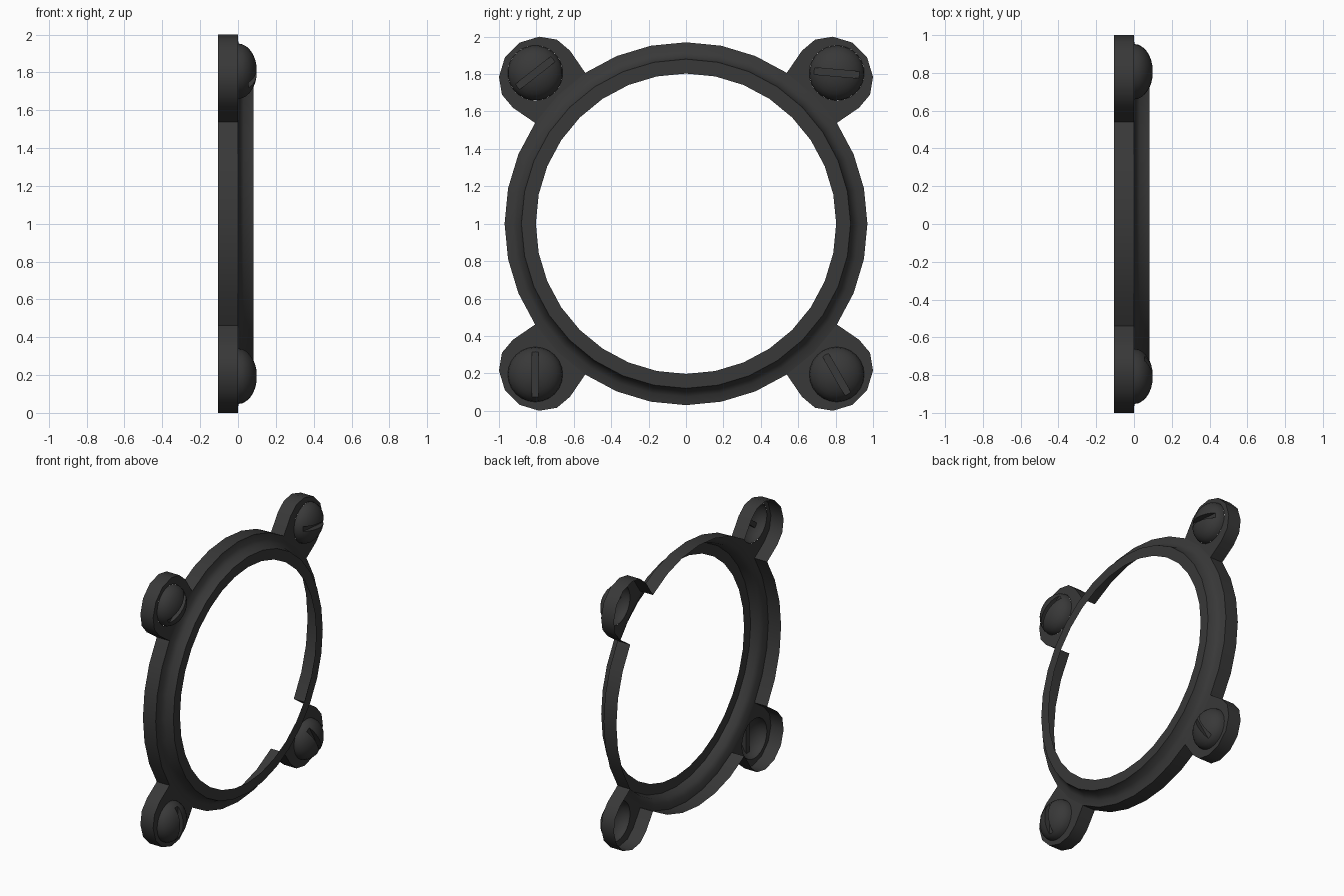
import bpy, bmesh
from math import cos, sin, pi, radians
from mathutils import Vector

if "Cube" in bpy.data.objects:
    bpy.data.objects.remove(bpy.data.objects["Cube"])

dark = bpy.data.materials.new("dark_metal")
dark.diffuse_color = (0.04, 0.04, 0.04, 1)
dark.use_nodes = True
dark.node_tree.nodes["Principled BSDF"].inputs["Base Color"].default_value = dark.diffuse_color


def finish(bm, name):
    """Weld, point normals to +x / outwards, smooth by angle."""
    bmesh.ops.remove_doubles(bm, verts=bm.verts, dist=0.0005)
    bmesh.ops.recalc_face_normals(bm, faces=bm.faces)
    if sum(f.normal.x * f.calc_area() for f in bm.faces) < 0:
        bmesh.ops.reverse_faces(bm, faces=bm.faces)
    me = bpy.data.meshes.new(name)
    bm.to_mesh(me)
    bm.free()
    me.materials.append(dark)
    ob = bpy.data.objects.new(name, me)
    bpy.context.collection.objects.link(ob)
    bpy.ops.object.select_all(action='DESELECT')
    ob.select_set(True)
    bpy.context.view_layer.objects.active = ob
    bpy.ops.object.shade_smooth_by_angle(angle=radians(40))
    return ob


SEG = 32
BACK = -0.105


def polar(r, i, n=SEG):
    return r * cos(2 * pi * i / n), r * sin(2 * pi * i / n)


# ring: open-backed shell, outer wall left out where the lugs join
def make_ring():
    profile = [(0.97, BACK), (0.97, 0), (0.925, 0.008), (0.895, 0.03),
               (0.88, 0.083), (0.803, 0.083)]
    bm = bmesh.new()
    loops = []
    for r, x in profile:
        loops.append([bm.verts.new((x, y, 1 + z))
                      for y, z in (polar(r, i) for i in range(SEG))])
    for k in range(len(profile) - 1):
        for i in range(SEG):
            if k == 0 and i % 8 in (3, 4):
                continue
            j = (i + 1) % SEG
            bm.faces.new((loops[k][i], loops[k][j],
                          loops[k + 1][j], loops[k + 1][i]))
    finish(bm, "ring")


C, R, N = 0.806, 0.147, 24   # screw centre offset, radius, sides


# lug: hollow ear with a hole for the screw head
def make_lug(name, sy, sz):
    half = [(0.62, 0.925), (0.69, 0.984), (0.785, 1.0), (0.89, 0.968)]
    arc = [polar(0.97, 5)] + half + [(b, a) for a, b in reversed(half)] + [polar(0.97, 3)]
    bm = bmesh.new()

    def vert(p, x):
        return bm.verts.new((x, sy * p[0], 1 + sz * p[1]))

    front = [vert(p, 0) for p in arc]
    rear = [vert(p, BACK) for p in arc]
    for a in range(len(arc) - 1):
        bm.faces.new((front[a], front[a + 1], rear[a + 1], rear[a]))
    rim = front + [vert(polar(0.97, 4), 0)]
    hole = []
    for i in range(N):
        y, z = polar(R, i, N)
        hole.append(vert((C + y, C + z), 0))
    edges = []
    for loop in (rim, hole):
        for a, v in enumerate(loop):
            w = loop[(a + 1) % len(loop)]
            edges.append(bm.edges.get((v, w)) or bm.edges.new((v, w)))
    bmesh.ops.triangle_fill(bm, edges=edges, use_beauty=True,
                            normal=Vector((1, 0, 0)))
    finish(bm, name)


# screw: low dome with a flat-bottomed slot
def make_screw(name, sy, sz, angle):
    bm = bmesh.new()
    rings = 7
    rows = []
    for k in range(rings):
        t = k / rings * pi / 2
        rows.append([bm.verts.new((0.1 * sin(t), y, z)) for y, z in
                     (polar(R * cos(t), i, N) for i in range(N))])
    top = bm.verts.new((0.1, 0, 0))
    for i in range(N):
        j = (i + 1) % N
        for a, b in zip(rows, rows[1:]):
            bm.faces.new((a[i], a[j], b[j], b[i]))
        bm.faces.new((rows[-1][i], rows[-1][j], top))
    w = 0.018
    for plane, n in (((0, 0, w), (0, 0, 1)), ((0, 0, -w), (0, 0, 1)),
                     ((0.055, 0, 0), (1, 0, 0))):
        bmesh.ops.bisect_plane(bm, geom=bm.verts[:] + bm.edges[:] + bm.faces[:],
                               plane_co=plane, plane_no=n)
    slot = [f for f in bm.faces if abs(f.calc_center_median().z) < w
            and f.calc_center_median().x > 0.055]
    ext = bmesh.ops.extrude_face_region(bm, geom=slot)["geom"]
    for v in ext:
        if isinstance(v, bmesh.types.BMVert):
            v.co.x = min(v.co.x, 0.055)
    old = [f for f in slot if f.is_valid]
    if old:
        bmesh.ops.delete(bm, geom=old, context='FACES')
    ca, sa = cos(radians(angle)), sin(radians(angle))
    for v in bm.verts:
        y, z = v.co.y, v.co.z
        v.co.y = sy * C + y * ca - z * sa
        v.co.z = 1 + sz * C + y * sa + z * ca
    finish(bm, name)


make_ring()
for label, sy, sz, angle in (("upper_front", -1, 1, 38), ("upper_back", 1, 1, -5),
                             ("lower_front", -1, -1, 90), ("lower_back", 1, -1, -60)):
    make_lug("lug_" + label, sy, sz)
    make_screw("screw_" + label, sy, sz, angle)
